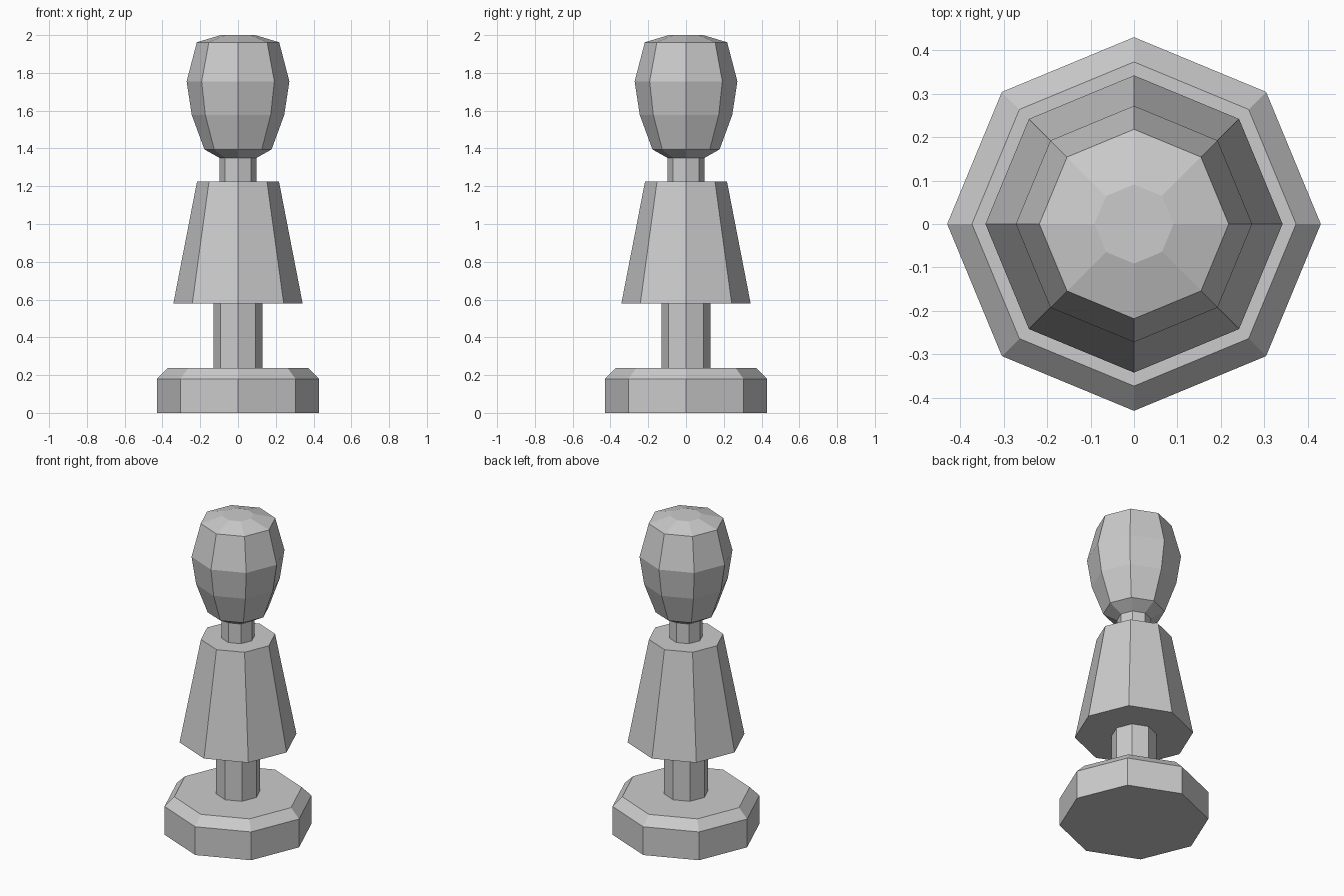
import bpy
import bmesh
from math import cos, sin, tau

if "Cube" in bpy.data.objects:
    bpy.data.objects.remove(bpy.data.objects["Cube"])

SIDES = 8


def lathe(name, profile):
    """Closed, flat-shaded solid from (radius, height) rings, bottom to top."""
    bm = bmesh.new()
    rings = [[bm.verts.new((r * cos(tau * i / SIDES), r * sin(tau * i / SIDES), z))
              for i in range(SIDES)] for r, z in profile]
    for low, high in zip(rings, rings[1:]):
        for i in range(SIDES):
            j = (i + 1) % SIDES
            bm.faces.new((low[i], low[j], high[j], high[i]))
    bm.faces.new(rings[0][::-1])
    bm.faces.new(rings[-1])
    mesh = bpy.data.meshes.new(name)
    bm.to_mesh(mesh)
    bm.free()
    obj = bpy.data.objects.new(name, mesh)
    bpy.context.collection.objects.link(obj)
    return obj


# Chamfered foot
lathe("base", [(0.43, 0), (0.43, 0.18), (0.373, 0.237)])
# Post between base and body
lathe("post", [(0.13, 0.237), (0.13, 0.58)])
# Tapered body
lathe("body", [(0.342, 0.58), (0.217, 1.225)])
# Neck
lathe("neck", [(0.098, 1.225), (0.098, 1.35)])
# Faceted head
lathe("head", [(0.098, 1.35), (0.178, 1.395), (0.245, 1.578),
               (0.272, 1.755), (0.218, 1.962), (0.091, 2.0)])
